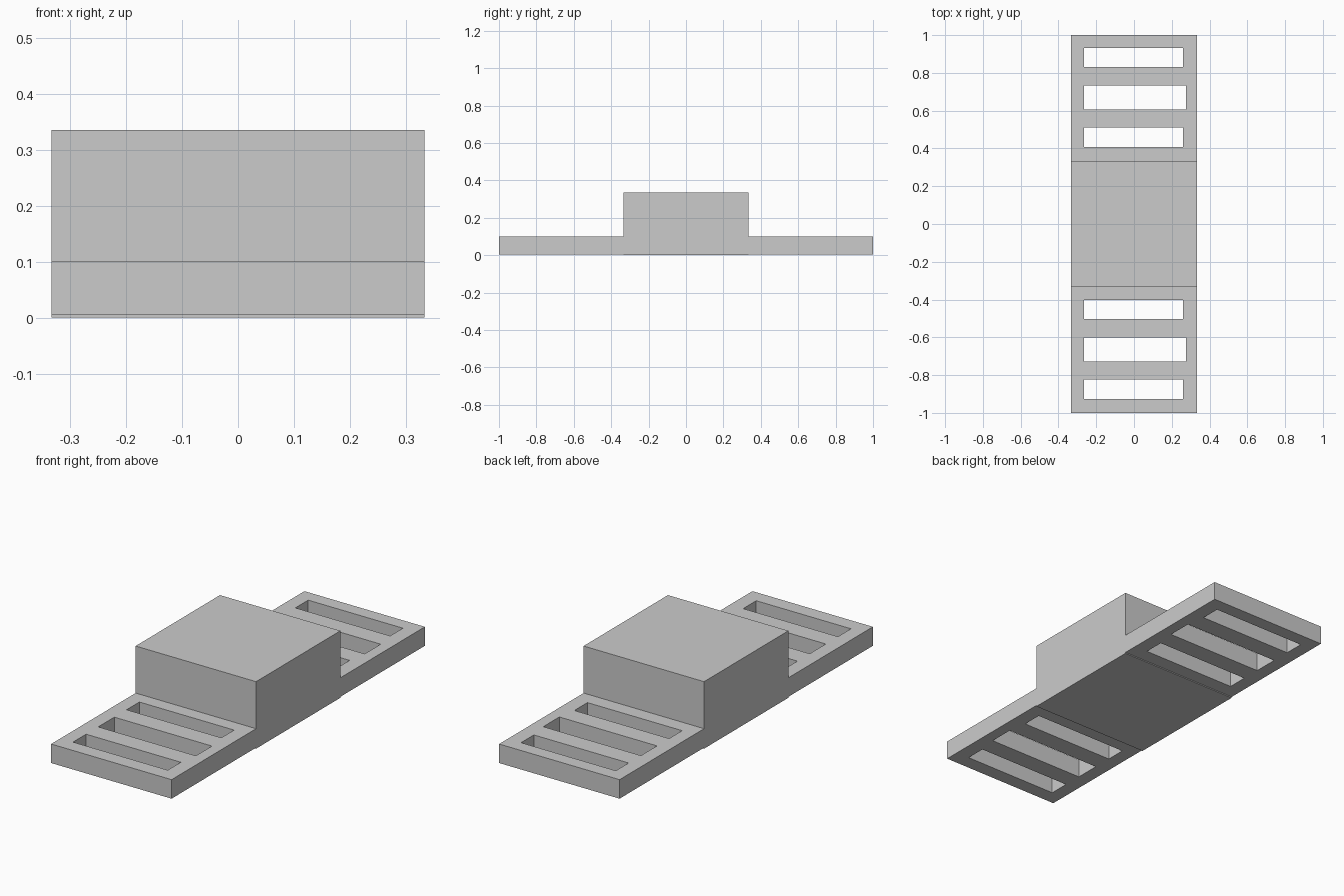
import bpy, bmesh
from mathutils import Matrix, Vector

if "Cube" in bpy.data.objects:
    bpy.data.objects.remove(bpy.data.objects["Cube"])


def boxes(name, extents):
    """One object made of axis-aligned boxes (x0, x1, y0, y1, z0, z1)."""
    bm = bmesh.new()
    for x0, x1, y0, y1, z0, z1 in extents:
        centre = Vector(((x0 + x1) / 2, (y0 + y1) / 2, (z0 + z1) / 2))
        scale = Matrix.Diagonal((x1 - x0, y1 - y0, z1 - z0, 1))
        bmesh.ops.create_cube(bm, size=1, matrix=Matrix.Translation(centre) @ scale)
    mesh = bpy.data.meshes.new(name)
    bm.to_mesh(mesh)
    bm.free()
    obj = bpy.data.objects.new(name, mesh)
    bpy.context.collection.objects.link(obj)
    return obj


W = 0.333

# Raised central block
boxes("centre_block", [(-W, W, -W, W, 0, 0.335)])

# Slotted end plates: the front one is a shifted copy of the back one
slots = [(0.407, 0.51, 0.26), (0.606, 0.733, 0.276), (0.83, 0.931, 0.26)]
for name, shift in (("back", 0), ("front", -1.333)):
    plate = boxes(name + "_plate", [(-W, W, W + shift, 1 + shift if shift == 0 else -W, 0.005, 0.1)]
                  if shift == 0 else [(-W, W, -1, -W, 0.005, 0.1)])
    cutter = boxes(name + "_slot_cutter",
                   [(-0.264, x1, y0 + shift, y1 + shift, -0.1, 0.2) for y0, y1, x1 in slots])
    cutter.hide_render = True
    cutter.hide_viewport = True
    cut = plate.modifiers.new("slots", 'BOOLEAN')
    cut.operation = 'DIFFERENCE'
    cut.solver = 'EXACT'
    cut.object = cutter
